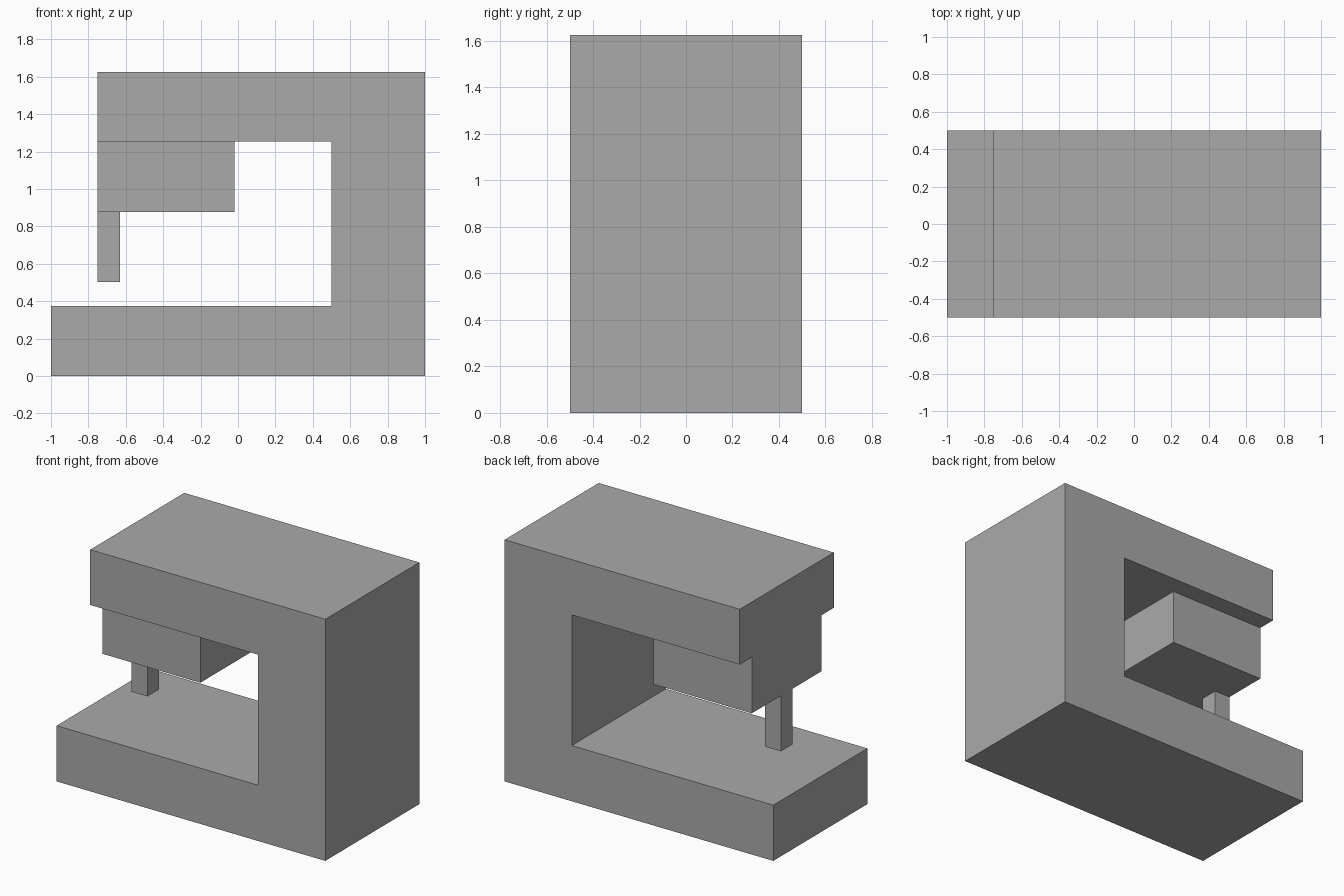
import bpy
import bmesh

if "Cube" in bpy.data.objects:
    bpy.data.objects.remove(bpy.data.objects["Cube"])

grey = bpy.data.materials.new("plain grey")
grey.diffuse_color = (0.4, 0.4, 0.4, 1.0)
grey.use_nodes = True
grey.node_tree.nodes["Principled BSDF"].inputs["Base Color"].default_value = grey.diffuse_color


def extrude_profile(name, profile, y_min, y_max):
    """Extrude an x-z outline along y into a closed solid."""
    bm = bmesh.new()
    face = bm.faces.new([bm.verts.new((x, y_min, z)) for x, z in profile])
    result = bmesh.ops.extrude_face_region(bm, geom=[face])
    moved = [v for v in result["geom"] if isinstance(v, bmesh.types.BMVert)]
    bmesh.ops.translate(bm, verts=moved, vec=(0, y_max - y_min, 0))
    bmesh.ops.recalc_face_normals(bm, faces=bm.faces)
    mesh = bpy.data.meshes.new(name)
    bm.to_mesh(mesh)
    bm.free()
    mesh.materials.append(grey)
    obj = bpy.data.objects.new(name, mesh)
    bpy.context.collection.objects.link(obj)
    return obj


def box(name, x0, x1, z0, z1, half_depth):
    outline = [(x0, z0), (x1, z0), (x1, z1), (x0, z1)]
    return extrude_profile(name, outline, -half_depth, half_depth)


# C-shaped body: base, rear column and overhanging arm
extrude_profile("frame", [
    (-1, 0), (1, 0), (1, 1.626), (-0.75, 1.626),
    (-0.75, 1.254), (0.5, 1.254), (0.5, 0.375), (-1, 0.375),
], -0.5, 0.5)

# Head block under the arm
box("head", -0.75, -0.02, 0.877, 1.254, 0.372)

# Square rod hanging from the head
box("rod", -0.75, -0.63, 0.503, 0.877, 0.062)
